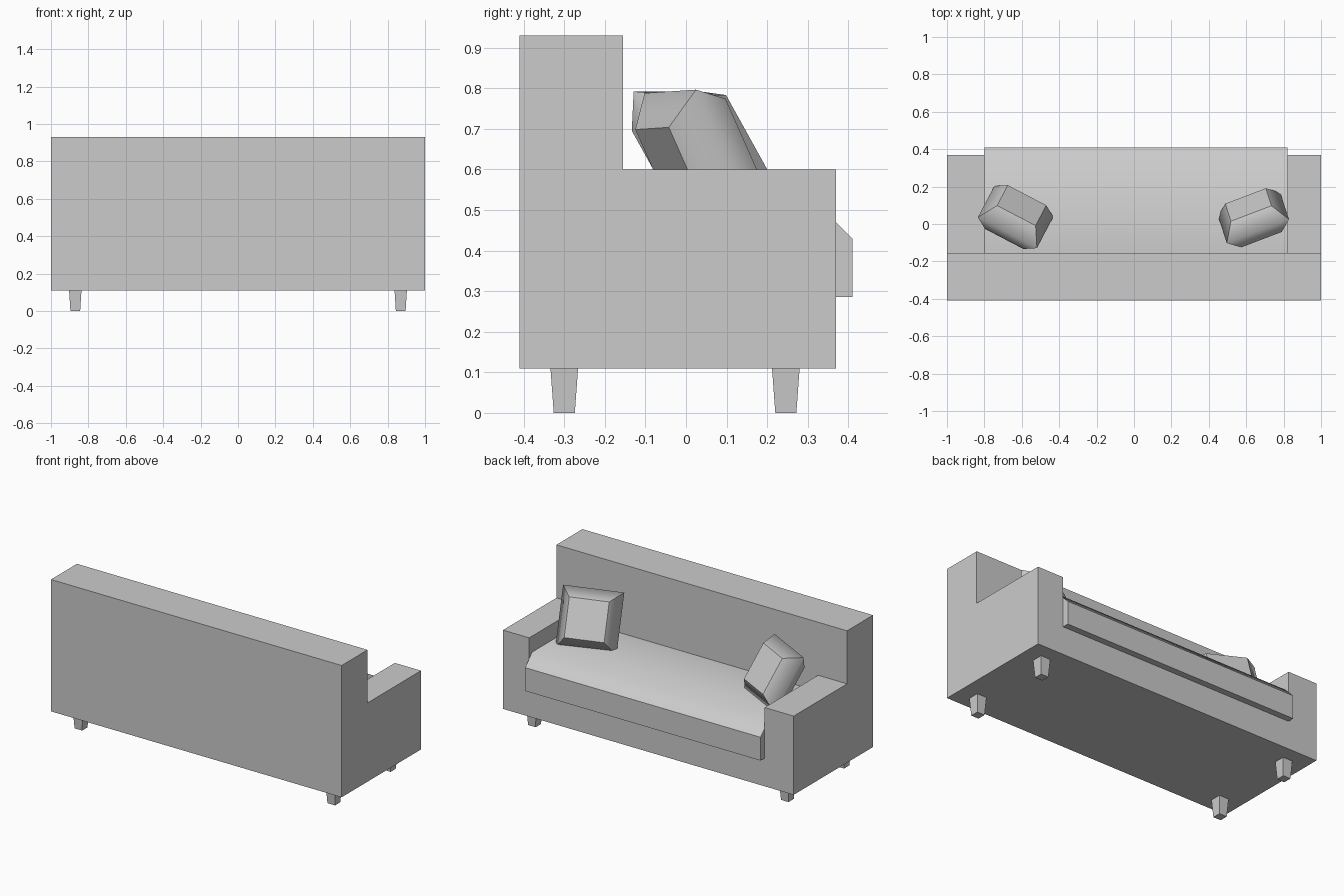
import bpy, bmesh
from math import radians
from mathutils import Matrix, Vector

if "Cube" in bpy.data.objects:
    bpy.data.objects.remove(bpy.data.objects["Cube"])

BACK_Y, ARM_Y, INNER_Y = -0.41, 0.37, -0.155
SEAT_L, SEAT_R = -0.80, 0.82


def make(name, verts, faces):
    me = bpy.data.meshes.new(name)
    me.from_pydata(verts, [], faces)
    bm = bmesh.new()
    bm.from_mesh(me)
    bmesh.ops.recalc_face_normals(bm, faces=bm.faces)
    bm.to_mesh(me)
    bm.free()
    ob = bpy.data.objects.new(name, me)
    bpy.context.collection.objects.link(ob)
    return ob


def rings(name, loops):
    """Join equal-length vertex loops with quads and cap both ends."""
    n = len(loops[0])
    verts = [v for loop in loops for v in loop]
    faces = [list(range(n)), list(range(len(verts) - n, len(verts)))]
    for k in range(len(loops) - 1):
        for i in range(n):
            j = (i + 1) % n
            faces.append([k * n + i, k * n + j, (k + 1) * n + j, (k + 1) * n + i])
    return make(name, verts, faces)


def rect(hx, hy, z, cx=0.0, cy=0.0):
    return [(cx + sx * hx, cy + sy * hy, z)
            for sx, sy in ((-1, -1), (1, -1), (1, 1), (-1, 1))]


def box(name, x, y, z):
    hx, hy = (x[1] - x[0]) / 2, (y[1] - y[0]) / 2
    cx, cy = sum(x) / 2, sum(y) / 2
    return rings(name, [rect(hx, hy, h, cx, cy) for h in z])


def smooth_except(ob, is_smooth_edge):
    """Smooth shading, with every edge sharp unless the test passes."""
    me = ob.data
    me.shade_smooth()
    for e in me.edges:
        a, b = (me.vertices[i].co for i in e.vertices)
        e.use_edge_sharp = not is_smooth_edge(a, b)


# Frame: one block with the space above the arms and the seat well cut away
frame = box("sofa_frame", (-1, 1), (BACK_Y, ARM_Y), (0.11, 0.93))
cutters = [
    box("arm_cutter", (-1.2, 1.2), (INNER_Y, 0.6), (0.60, 1.2)),
    box("seat_cutter", (SEAT_L, SEAT_R), (INNER_Y, 0.6), (0.285, 1.1)),
]
bpy.context.view_layer.objects.active = frame
for c in cutters:
    c.hide_render = True
    m = frame.modifiers.new("cut", 'BOOLEAN')
    m.operation, m.solver, m.object = 'DIFFERENCE', 'EXACT', c
    bpy.ops.object.modifier_apply(modifier=m.name)
    bpy.data.objects.remove(c)

# Seat cushion: side profile with a sloped front edge
profile = [(INNER_Y, 0.285), (0.41, 0.285), (0.41, 0.43), (0.34, 0.50), (INNER_Y, 0.50)]
cushion = rings("seat_cushion", [[(x, y, z) for y, z in profile] for x in (SEAT_L, SEAT_R)])
smooth_except(cushion, lambda a, b: abs(a.y - 0.34) < 1e-3 and abs(b.y - 0.34) < 1e-3)

# Tapered legs
for side, sx in (("left", -1), ("right", 1)):
    for end, y in (("back", -0.30), ("front", 0.246)):
        rings(f"{side}_{end}_leg", [rect(0.026, 0.026, 0.0, sx * 0.87, y),
                                    rect(0.033, 0.034, 0.11, sx * 0.87, y)])

# Throw pillows: wide middle ring between two smaller faces, leaning back
for name, loc, yaw, tilt, roll in (
        ("right_pillow", (0.639, 0.033, 0.631), 21.5, 25, 1.5),
        ("left_pillow", (-0.633, 0.037, 0.641), -27.6, 32, 0)):
    p = rings(name, [rect(0.116, 0.116, -0.083), rect(0.178, 0.178, 0),
                     rect(0.116, 0.116, 0.083)])
    smooth_except(p, lambda a, b: abs(a.z) < 1e-4 and abs(b.z) < 1e-4)
    # local z becomes the pillow's facing direction (+y, tipped up)
    p.matrix_world = (Matrix.Translation(Vector(loc))
                      @ Matrix.Rotation(radians(yaw), 4, 'Z')
                      @ Matrix.Rotation(radians(tilt - 90), 4, 'X')
                      @ Matrix.Rotation(radians(-roll), 4, 'Z'))
